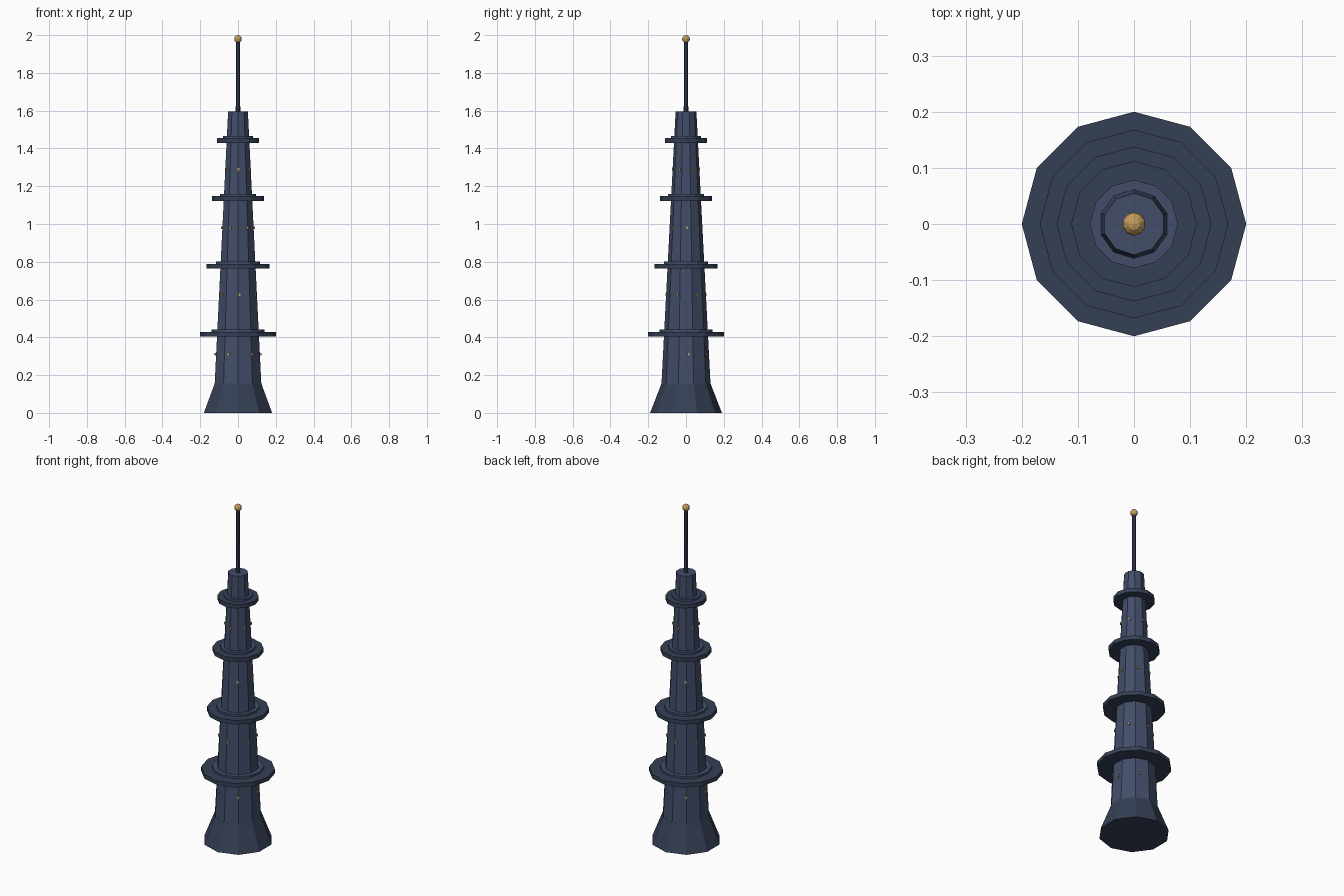
import bpy
from math import sin, cos, pi

if "Cube" in bpy.data.objects:
    bpy.data.objects.remove(bpy.data.objects["Cube"])


def material(name, rgb):
    m = bpy.data.materials.new(name)
    m.diffuse_color = (*rgb, 1)
    m.use_nodes = True
    m.node_tree.nodes["Principled BSDF"].inputs["Base Color"].default_value = m.diffuse_color
    return m


dark = material("dark_slate", (0.035, 0.05, 0.09))
slate = material("slate", (0.055, 0.075, 0.14))
gold = material("gold", (0.55, 0.33, 0.11))


def frustum(name, sides, r1, r2, z1, z2, mat):
    bpy.ops.mesh.primitive_cone_add(vertices=sides, radius1=r1, radius2=r2,
                                    depth=z2 - z1, location=(0, 0, (z1 + z2) / 2))
    ob = bpy.context.object
    ob.name = name
    ob.data.materials.append(mat)
    return ob


def shaft_radius(z):
    return 0.13 - 0.075 * (z - 0.15) / 1.44


# Flared foot and tapering ten-sided shaft
frustum("base", 10, 0.19, 0.13, 0, 0.155, dark)
frustum("shaft", 10, 0.13, 0.055, 0.15, 1.595, slate)

# Balcony decks with a low collar on each
for i, (z, r) in enumerate([(0.405, 0.2), (0.765, 0.168), (1.123, 0.138), (1.43, 0.112)], 1):
    frustum(f"deck_{i}", 12, r, r, z, z + 0.024, dark)
    frustum(f"deck_collar_{i}", 12, r * 0.7, r * 0.7, z + 0.024, z + 0.036, slate)

# Tiny lit windows around each storey
for i, z in enumerate([0.31, 0.625, 0.98, 1.29]):
    for k in range(6):
        a = 2 * pi * k / 6 + i * 0.5 + 0.1
        r = shaft_radius(z) * 0.965
        bpy.ops.mesh.primitive_cube_add(size=1, location=(r * cos(a), r * sin(a), z),
                                        rotation=(0, 0, a))
        ob = bpy.context.object
        ob.name = f"window_{i + 1}_{k + 1}"
        ob.scale = (0.012, 0.01, 0.014)
        ob.data.materials.append(gold)

# Mast and ball finial
frustum("mast", 8, 0.012, 0.011, 1.59, 1.965, dark)
bpy.ops.mesh.primitive_uv_sphere_add(segments=10, ring_count=6, radius=0.021,
                                     location=(0, 0, 1.979))
ball = bpy.context.object
ball.name = "finial_ball"
ball.data.materials.append(gold)
